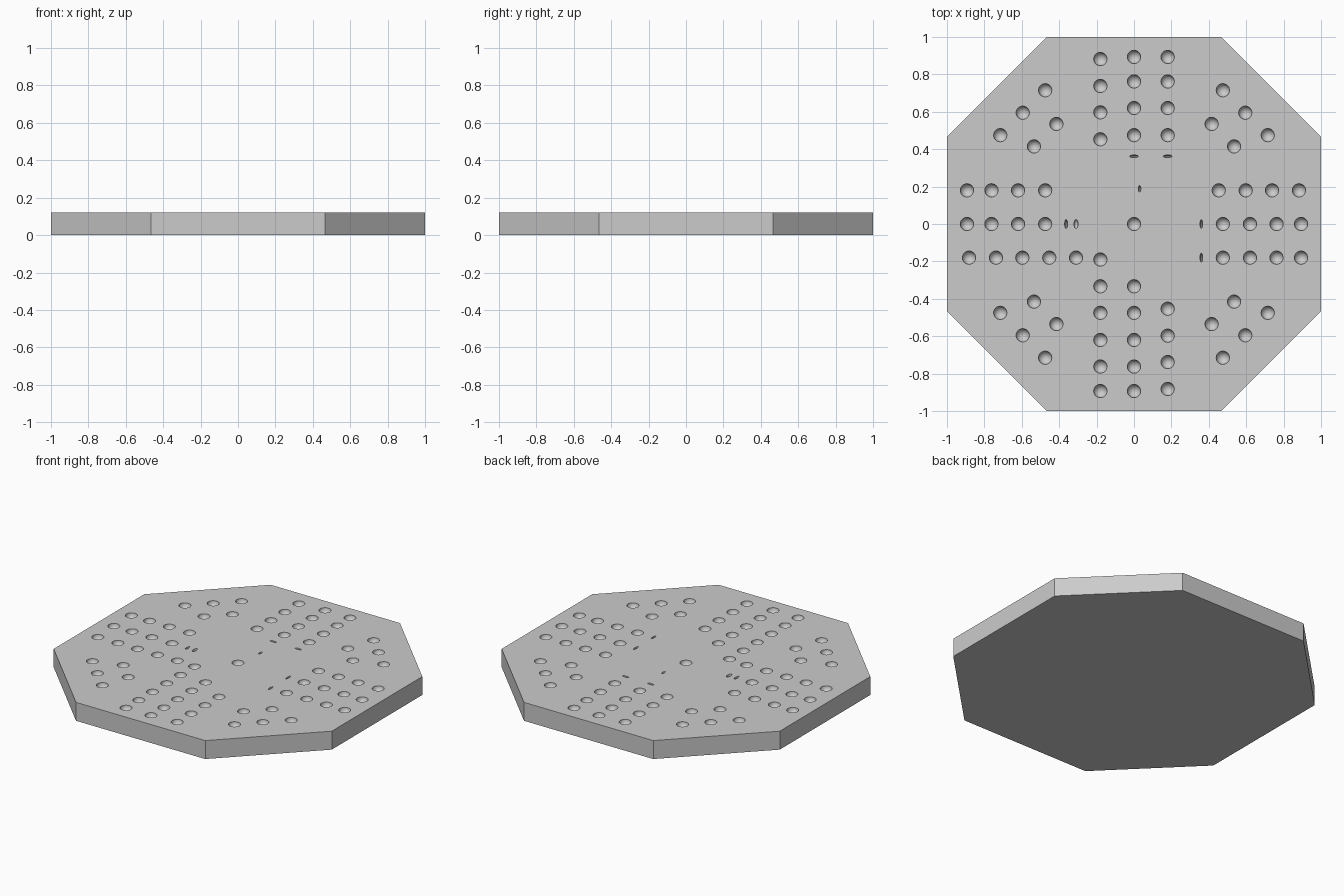
import bpy, bmesh
from mathutils import Matrix

if "Cube" in bpy.data.objects:
    bpy.data.objects.remove(bpy.data.objects["Cube"])

T = 0.12   # board thickness
R = 0.036  # dimple radius
C = 0.465  # half length of the straight sides


def make_object(name, bm):
    bmesh.ops.recalc_face_normals(bm, faces=bm.faces)
    me = bpy.data.meshes.new(name)
    bm.to_mesh(me)
    bm.free()
    ob = bpy.data.objects.new(name, me)
    bpy.context.collection.objects.link(ob)
    return ob


# Octagonal board
bm = bmesh.new()
outline = [(1, -C), (1, C), (C, 1), (-C, 1), (-1, C), (-1, -C), (-C, -1), (C, -1)]
base = bm.faces.new([bm.verts.new((x, y, 0)) for x, y in outline])
top = bmesh.ops.extrude_face_region(bm, geom=[base])["geom"]
bmesh.ops.translate(bm, vec=(0, 0, T), verts=[v for v in top if isinstance(v, bmesh.types.BMVert)])
board = make_object("game_board", bm)

# Dimple layout: the four arms
a = [0.475, 0.62, 0.762, 0.893]
b = [0.453, 0.597, 0.738, 0.882]
spots = [(0, 0)]
spots += [(x, y) for x, col in ((-0.18, b), (0, a), (0.18, a)) for y in col]
spots += [(x, -y) for x, col in ((-0.18, [0.19, 0.333] + a), (0, [0.333] + a), (0.18, b)) for y in col]
spots += [(-x, y) for y, row in ((0.18, a), (0, a), (-0.18, [0.31] + b)) for x in row]
spots += [(x, y) for y, row in ((0.18, b), (0, a), (-0.18, a)) for x in row]

# Dimple layout: mirrored corner groups
corner = [(0.475, 0.715), (0.595, 0.595), (0.715, 0.475), (0.415, 0.535), (0.535, 0.415)]
spots += [(sx * x, sy * y) for sx in (1, -1) for sy in (1, -1) for x, y in corner]

# Narrow slits near the middle: centre and half sizes
slits = [(0, 0.362, 0.024, 0.007), (0.18, 0.362, 0.024, 0.007), (0.03, 0.188, 0.007, 0.018),
         (-0.363, 0, 0.008, 0.024), (-0.31, 0, 0.011, 0.024),
         (0.36, 0, 0.007, 0.024), (0.36, -0.18, 0.007, 0.024)]

# One cutter made of all the balls
bm = bmesh.new()
for x, y, rx, ry in [(x, y, R, R) for x, y in spots] + slits:
    m = Matrix.Translation((x, y, T + 0.0004)) @ Matrix.Diagonal((rx, ry, max(rx, ry), 1))
    bmesh.ops.create_uvsphere(bm, u_segments=24, v_segments=13, radius=1, matrix=m)
for f in bm.faces:
    f.smooth = True
cutter = make_object("dimple_cutter", bm)

mod = board.modifiers.new("dimples", "BOOLEAN")
mod.operation = "DIFFERENCE"
mod.solver = "EXACT"
mod.object = cutter

# Apply the cut and keep the rims sharp
bpy.context.view_layer.objects.active = board
board.select_set(True)
bpy.ops.object.modifier_apply(modifier=mod.name)
bpy.data.objects.remove(cutter)
bpy.ops.object.shade_smooth_by_angle()
